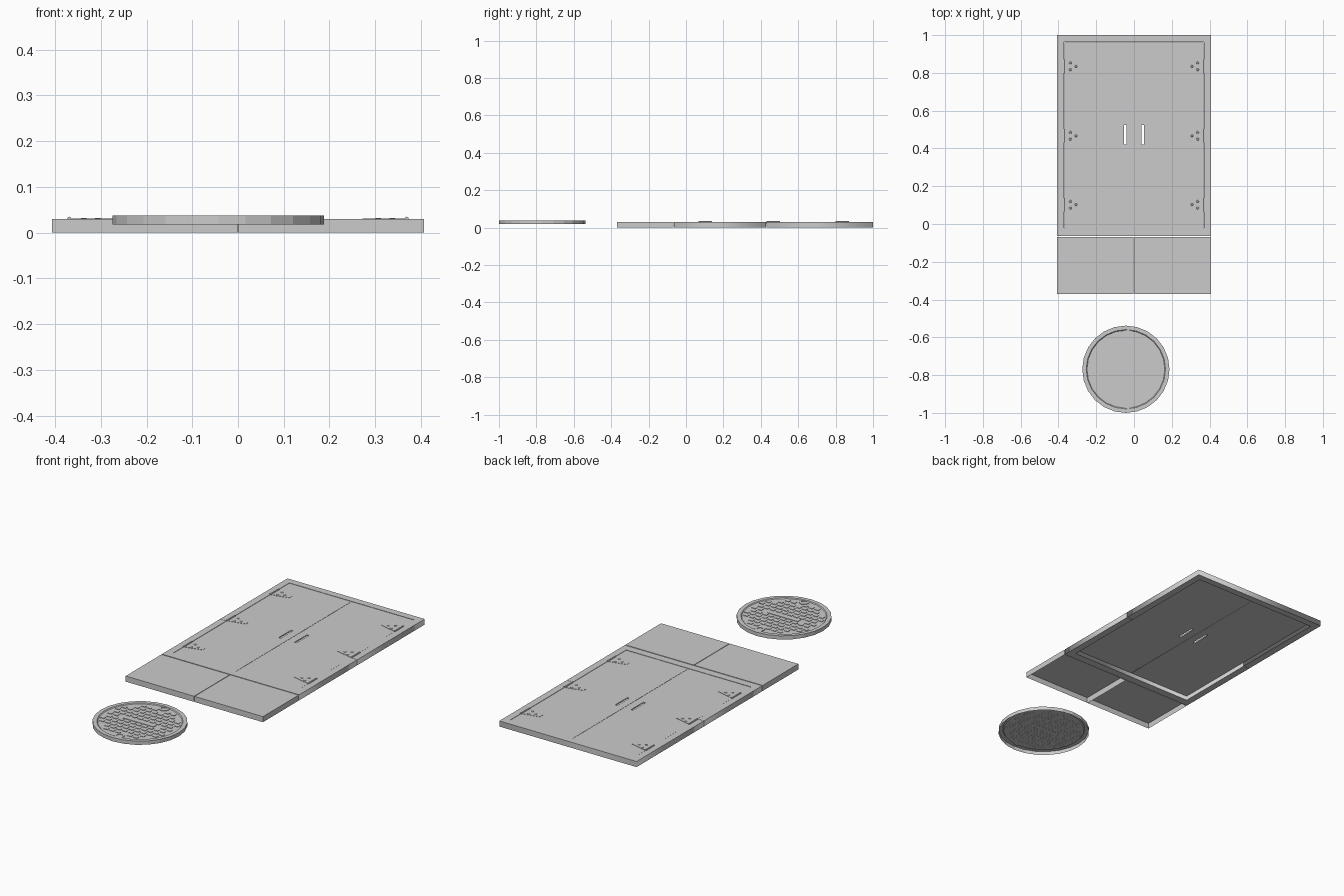
import bpy
import bmesh
import math
from mathutils import Matrix, Vector

default_cube = bpy.data.objects.get("Cube")
if default_cube:
    bpy.data.objects.remove(default_cube, do_unlink=True)

TOP = 0.03
HALF_W, FRAME_IN = 0.407, 0.37
FRAME_FRONT, FRAME_BACK = -0.063, 1.0
OPEN_FRONT, OPEN_BACK = -0.022, 0.963
SPLIT = 0.43
GAP = 0.0015
COVER_X, COVER_Y, COVER_R = -0.043, -0.769, 0.231
FLOOR = 0.034


def rect(x0, x1, y0, y1):
    return [(x0, y0), (x1, y0), (x1, y1), (x0, y1)]


def plate(name, loops, z0, z1):
    """Flat plate from an outline plus optional hole outlines."""
    curve = bpy.data.curves.new(name, "CURVE")
    curve.dimensions = "2D"
    curve.fill_mode = "BOTH"
    curve.extrude = (z1 - z0) / 2
    for loop in loops:
        spline = curve.splines.new("POLY")
        spline.points.add(len(loop) - 1)
        for point, (x, y) in zip(spline.points, loop):
            point.co = (x, y, 0, 1)
        spline.use_cyclic_u = True
    obj = bpy.data.objects.new(name, curve)
    obj.location.z = (z0 + z1) / 2
    bpy.context.collection.objects.link(obj)
    bpy.ops.object.select_all(action="DESELECT")
    obj.select_set(True)
    bpy.context.view_layer.objects.active = obj
    bpy.ops.object.convert(target="MESH")
    return bpy.context.object


def finish(name, bm):
    mesh = bpy.data.meshes.new(name)
    bm.to_mesh(mesh)
    bm.free()
    obj = bpy.data.objects.new(name, mesh)
    bpy.context.collection.objects.link(obj)
    return obj


def add_box(bm, centre, size, open_bottom=False):
    matrix = Matrix.Translation(centre) @ Matrix.Diagonal((*size, 1))
    verts = bmesh.ops.create_cube(bm, size=1, matrix=matrix)["verts"]
    if open_bottom:
        faces = {f for v in verts for f in v.link_faces}
        bottom = min(faces, key=lambda f: f.calc_center_median().z)
        bmesh.ops.delete(bm, geom=[bottom], context="FACES_ONLY")


def add_cylinder(bm, centre, radius, depth, sides, top_radius=None, turn=None):
    matrix = Matrix.Translation(centre) @ (turn or Matrix())
    bmesh.ops.create_cone(bm, cap_ends=True, segments=sides, radius1=radius,
                          radius2=radius if top_radius is None else top_radius,
                          depth=depth, matrix=matrix)


# Surround frame in two U-shaped halves
plate("front_frame", [[
    (-HALF_W, FRAME_FRONT), (HALF_W, FRAME_FRONT), (HALF_W, SPLIT - GAP),
    (FRAME_IN, SPLIT - GAP), (FRAME_IN, OPEN_FRONT), (-FRAME_IN, OPEN_FRONT),
    (-FRAME_IN, SPLIT - GAP), (-HALF_W, SPLIT - GAP)]], 0, TOP)
plate("back_frame", [[
    (-HALF_W, FRAME_BACK), (-HALF_W, SPLIT), (-FRAME_IN, SPLIT),
    (-FRAME_IN, OPEN_BACK), (FRAME_IN, OPEN_BACK), (FRAME_IN, SPLIT),
    (HALF_W, SPLIT), (HALF_W, FRAME_BACK)]], 0, TOP)

for side, label in ((1, "left"), (-1, "right")):
    # Hollow paving slab in front of the doors
    bm = bmesh.new()
    add_box(bm, (side * (HALF_W + GAP) / 2, -0.219, TOP / 2),
            (HALF_W - GAP, 0.302, TOP), open_bottom=True)
    finish(label + "_slab", bm)

    # Door leaf with a slotted hand hold
    xs = sorted((side * GAP / 2, side * (FRAME_IN - GAP)))
    slot = sorted((side * 0.041, side * 0.053))
    plate(label + "_door",
          [rect(*xs, OPEN_FRONT + GAP, OPEN_BACK - GAP), rect(*slot, 0.42, 0.525)],
          TOP - 0.008, TOP - 0.001)

    # Hinges: tapered strap, knuckle and bolts
    for number, y in enumerate((0.102, 0.467, 0.835), 1):
        plate(f"{label}_hinge_strap_{number}",
              [[(side * x, y + dy) for x, dy in
                ((0.368, -0.034), (0.368, 0.034), (0.345, 0.03),
                 (0.272, 0.012), (0.272, -0.012), (0.345, -0.03))]],
              TOP - 0.002, TOP + 0.0005)
        bm = bmesh.new()
        add_cylinder(bm, (side * 0.369, y, TOP), 0.005, 0.072, 8,
                     turn=Matrix.Rotation(math.pi / 2, 4, "X"))
        finish(f"{label}_hinge_knuckle_{number}", bm)
        bm = bmesh.new()
        for x, dy in ((0.337, 0.018), (0.337, -0.018), (0.307, 0)):
            add_cylinder(bm, (side * x, y + dy, TOP + 0.001), 0.008, 0.003, 8, 0.005)
        finish(f"{label}_hinge_bolts_{number}", bm)

# Round cover: open-bottomed turned shell with a raised rim
bm = bmesh.new()
profile = [(COVER_R, 0.018), (COVER_R, 0.038), (0.21, 0.038), (0.206, FLOOR), (0, FLOOR)]
points = [bm.verts.new((r, 0, z)) for r, z in profile]
edges = [bm.edges.new(pair) for pair in zip(points, points[1:])]
bmesh.ops.spin(bm, geom=points + edges, cent=(0, 0, 0), axis=(0, 0, 1),
               angle=math.tau, steps=24)
bmesh.ops.remove_doubles(bm, verts=bm.verts, dist=0.0001)
bmesh.ops.recalc_face_normals(bm, faces=bm.faces)
bmesh.ops.translate(bm, verts=bm.verts, vec=(COVER_X, COVER_Y, 0))
finish("cover_shell", bm)

# Staggered grip studs, leaving room for the plate and lifting bosses
bosses = [Vector((0.012, 0.188)), Vector((0.012, -0.188))]
bm = bmesh.new()
pitch = 0.035
for row in range(-6, 7):
    for col in range(-6, 7):
        spot = Vector(((col + (row % 2) / 2) * pitch, row * pitch * 0.9))
        on_plate = abs(spot.x) < 0.11 and abs(spot.y) < 0.02
        near_boss = any((spot - boss).length < 0.042 for boss in bosses)
        if spot.length < 0.188 and not on_plate and not near_boss:
            add_box(bm, (COVER_X + spot.x, COVER_Y + spot.y, FLOOR + 0.001),
                    (0.023, 0.018, 0.003), open_bottom=True)
finish("cover_studs", bm)

bm = bmesh.new()
add_box(bm, (COVER_X, COVER_Y, FLOOR + 0.001), (0.18, 0.026, 0.003), open_bottom=True)
finish("cover_blank_plate", bm)

# Lifting bosses with an open eye
for boss, label in zip(bosses, ("back", "front")):
    ring = [[(COVER_X + boss.x + r * math.cos(math.tau * i / 12),
              COVER_Y + boss.y + r * math.sin(math.tau * i / 12)) for i in range(12)]
            for r in (0.025, 0.015)]
    plate(label + "_lifting_boss", ring, FLOOR - 0.0005, FLOOR + 0.003)
